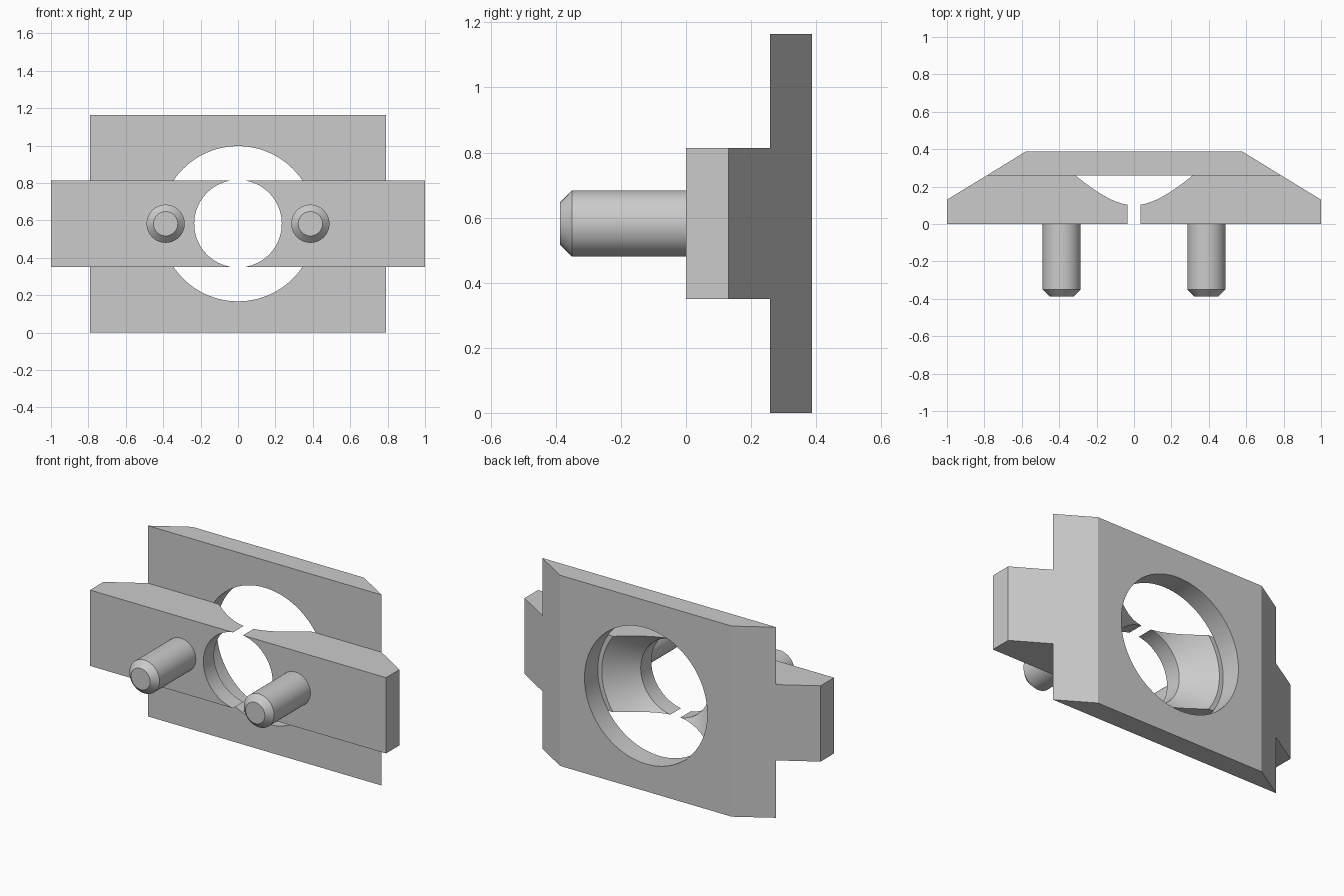
import bpy, bmesh, math

MID_Z = 0.582       # height of the shared centre line
SEAM_Y = 0.258      # where the cross bar meets the back plate

cube = bpy.data.objects.get("Cube")
if cube:
    bpy.data.objects.remove(cube, do_unlink=True)

grey = bpy.data.materials.new("light_grey")
grey.use_nodes = True
colour = (0.6, 0.6, 0.6, 1)
grey.diffuse_color = colour
grey.node_tree.nodes["Principled BSDF"].inputs["Base Color"].default_value = colour


def finish(name, bm):
    bmesh.ops.recalc_face_normals(bm, faces=bm.faces)
    mesh = bpy.data.meshes.new(name)
    bm.to_mesh(mesh)
    bm.free()
    mesh.materials.append(grey)
    obj = bpy.data.objects.new(name, mesh)
    bpy.context.collection.objects.link(obj)
    return obj


def prism(name, half_outline, half_height):
    """Mirror an (x, y) outline across x and extrude it along z."""
    outline = half_outline + [(-x, y) for x, y in reversed(half_outline)]
    bm = bmesh.new()
    face = bm.faces.new([bm.verts.new((x, y, MID_Z - half_height)) for x, y in outline])
    top = bmesh.ops.extrude_face_region(bm, geom=[face])
    verts = [v for v in top["geom"] if isinstance(v, bmesh.types.BMVert)]
    bmesh.ops.translate(bm, verts=verts, vec=(0, 0, 2 * half_height))
    return finish(name, bm)


def turned(name, profile, x=0, steps=96):
    """Revolve an (r, y) profile around a line parallel to y, with capped ends."""
    bm = bmesh.new()
    angles = [math.tau * i / steps for i in range(steps)]
    rings = [[bm.verts.new((x + r * math.cos(a), y, MID_Z + r * math.sin(a)))
              for a in angles] for r, y in profile]
    for a, b in zip(rings, rings[1:]):
        for i in range(steps):
            j = (i + 1) % steps
            bm.faces.new((a[i], a[j], b[j], b[i]))
    bm.faces.new(rings[0])
    bm.faces.new(rings[-1])
    return finish(name, bm)


def activate(obj):
    bpy.ops.object.select_all(action="DESELECT")
    obj.select_set(True)
    bpy.context.view_layer.objects.active = obj


def smooth(obj):
    activate(obj)
    bpy.ops.object.shade_smooth_by_angle(angle=math.radians(30))


def bore(obj, profile):
    """Cut a turned hole and keep its walls smooth."""
    cutter = turned("bore_cutter", profile)
    cutter.hide_render = True
    mod = obj.modifiers.new("bore", "BOOLEAN")
    mod.operation = "DIFFERENCE"
    mod.solver = "EXACT"
    mod.object = cutter
    activate(obj)
    bpy.ops.object.modifier_apply(modifier=mod.name)
    bpy.data.objects.remove(cutter, do_unlink=True)
    smooth(obj)


# Back plate with bevelled ends and a wide round hole
plate = prism("back_plate", [(0.79, SEAM_Y), (0.58, 0.387)], 0.582)
bore(plate, [(0.415, 0.1), (0.415, 0.6)])

# Cross bar, split in two by a straight bore that flares towards the plate
bar = prism("cross_bar", [(1, 0), (1, 0.13), (0.79, SEAM_Y)], 0.2315)
bore(bar, [(0.234, -0.1), (0.234, 0.103), (0.43, 0.3)])

# Chamfered pins on the front
for side, x in (("left", 0.387), ("right", -0.387)):
    smooth(turned(side + "_pin", [(0.065, -0.387), (0.102, -0.35), (0.102, 0.02)], x, 64))
